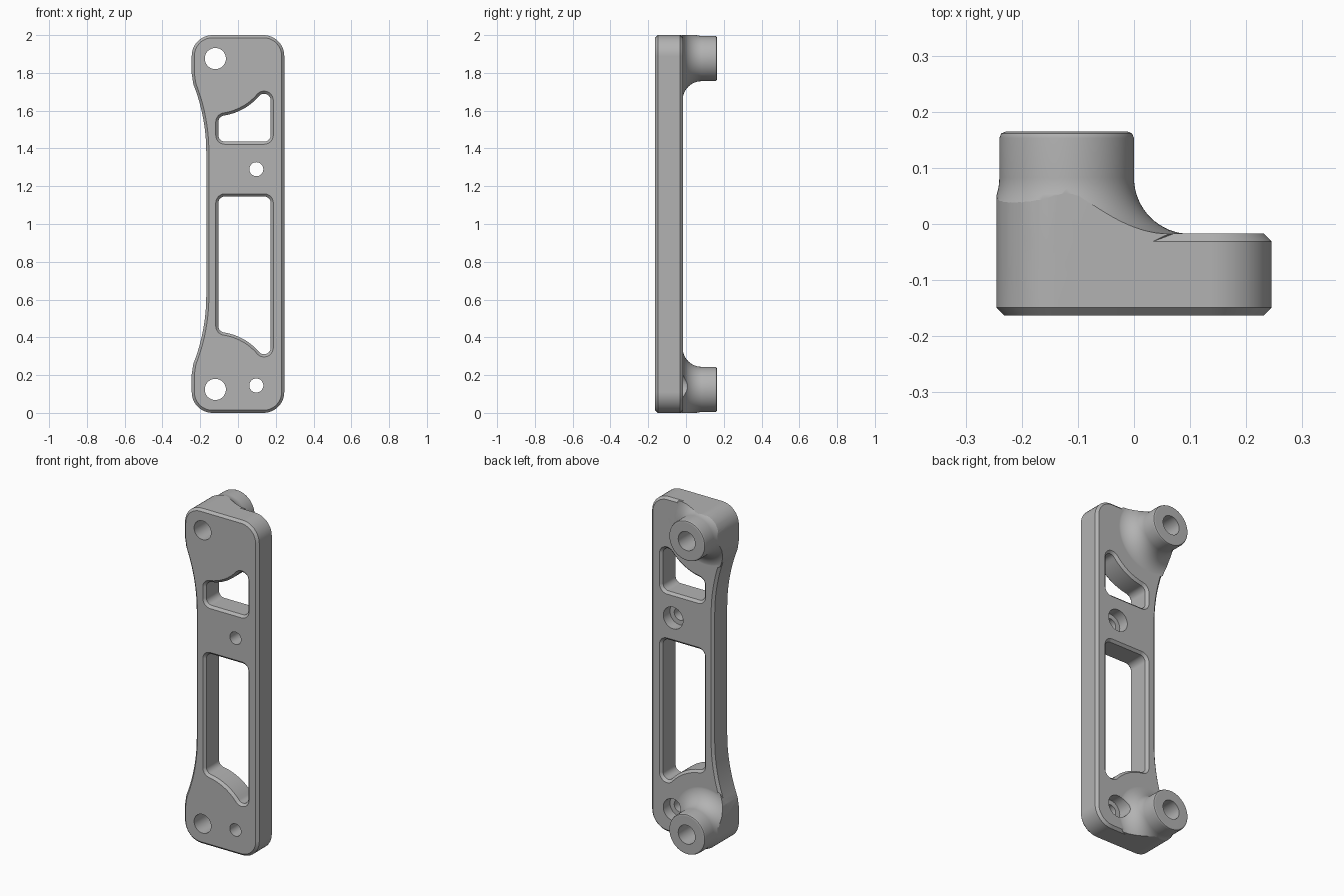
import bpy, bmesh, math
from mathutils import Vector

if "Cube" in bpy.data.objects:
    bpy.data.objects.remove(bpy.data.objects["Cube"])

FRONT, BACK, CH = -0.163, -0.017, 0.014      # plate faces and chamfer
BX, BZ, BR = -0.12, 1.876, 0.12              # upper boss centre and radius


def arc(cx, cz, r, a0, a1, n=10):
    return [Vector((cx + r * math.cos(math.radians(a0 + (a1 - a0) * i / n)),
                    cz + r * math.sin(math.radians(a0 + (a1 - a0) * i / n)))) for i in range(n + 1)]


def circle(cx, cz, r, n=72):
    return arc(cx, cz, r, 0, 360, n)[:-1]


def flip(pts):
    return [Vector((p.x, 2 - p.y)) for p in reversed(pts)]


def offset(pts, d):
    out = []
    for i, p in enumerate(pts):
        e1 = (p - pts[i - 1]).normalized()
        e2 = (pts[(i + 1) % len(pts)] - p).normalized()
        n1, n2 = Vector((e1.y, -e1.x)), Vector((e2.y, -e2.x))
        out.append(p + (n1 + n2) * (d / (1 + n1.dot(n2))))
    return out


def loft(name, rings):
    """Solid through a list of (outline, y) rings."""
    bm = bmesh.new()
    rows = [[bm.verts.new((p.x, y, p.y)) for p in pts] for pts, y in rings]
    n = len(rows[0])
    for a, b in zip(rows, rows[1:]):
        for i in range(n):
            j = (i + 1) % n
            bm.faces.new((a[i], a[j], b[j], b[i]))
    bm.faces.new(rows[0])
    bm.faces.new(rows[-1])
    bmesh.ops.recalc_face_normals(bm, faces=bm.faces)
    me = bpy.data.meshes.new(name)
    bm.to_mesh(me)
    bm.free()
    ob = bpy.data.objects.new(name, me)
    bpy.context.collection.objects.link(ob)
    return ob


def boolean(target, tool, op):
    tool.hide_render = True
    m = target.modifiers.new(op, 'BOOLEAN')
    m.operation, m.object, m.solver = op, tool, 'EXACT'
    bpy.context.view_layer.objects.active = target
    bpy.ops.object.modifier_apply(modifier=m.name)
    bpy.data.objects.remove(tool)


# Plate outline: rounded corners, waisted left side, symmetric top to bottom
upper = arc(0.135, 1.89, 0.11, 0, 90) + arc(-0.135, 1.89, 0.11, 90, 180)
upper.append(Vector((-0.245, 1.795)))
for i in range(13):
    dz = 0.36 * (1 - i / 12)
    upper.append(Vector((-0.168 - 1.02 * (1 - math.sqrt(1 - dz * dz)), 1.38 + dz)))
outline = upper + flip(upper)
plate = loft("bracket_plate", [(offset(outline, -CH), FRONT), (outline, FRONT + CH),
                               (outline, BACK - CH), (offset(outline, -CH), BACK)])

# Bosses with a flared root, clipped to the plate outline
R = 0.1
profile = [(0.13, -0.09), (0.15, -0.06)]
for i in range(17):
    a = math.radians(90 * i / 16)
    profile.append((BR + R - R * math.sin(a), BACK - 0.0005 + R - R * math.cos(a)))
profile += [(BR, 0.153), (BR - 0.0035, 0.1615), (BR - 0.012, 0.165)]
for cz in (BZ, 2 - BZ):
    boss = loft("boss", [(circle(BX, cz, r), y) for r, y in profile])
    boolean(boss, loft("clip", [(outline, -0.12), (outline, 0.3)]), 'INTERSECT')
    boolean(plate, boss, 'UNION')


# Windows whose arched end follows the boss
def window(base):
    x0, x1, r, big = -0.104, 0.173, 0.035, 0.305
    d = big + r
    rx, lx = x1 - r - BX, x0 + r - BX
    rz, lz = math.sqrt(d * d - rx * rx), math.sqrt(d * d - lx * lx)
    ar, al = math.degrees(math.atan2(-rz, rx)), math.degrees(math.atan2(-lz, lx))
    return (arc(x0 + r, base + r, r, 180, 270) + arc(x1 - r, base + r, r, 270, 360)
            + arc(x1 - r, BZ - rz, r, 0, ar + 180)
            + arc(BX, BZ, big, ar, al, 14)[1:-1]
            + arc(x0 + r, BZ - lz, r, al + 180, 180))


for pts in (window(1.436), flip(window(2 - 1.146))):
    wide = offset(pts, CH + 0.006)
    boolean(plate, loft("window_cutter", [(wide, FRONT - 0.006), (pts, FRONT + CH),
                                          (pts, BACK - CH), (wide, BACK + 0.006)]), 'DIFFERENCE')

# Boss bores
for cz in (BZ, 2 - BZ):
    c = circle(BX, cz, 0.056, 48)
    boolean(plate, loft("bore_cutter", [(c, -0.3), (c, 0.3)]), 'DIFFERENCE')

# Screw holes, counterbored from the back
for cz in (1.29, 0.145):
    small, big = circle(0.097, cz, 0.037, 48), circle(0.097, cz, 0.065, 48)
    boolean(plate, loft("screw_cutter", [(small, -0.3), (small, -0.08), (big, -0.08), (big, 0.3)]),
            'DIFFERENCE')

# Material and shading
grey = bpy.data.materials.new("plain grey")
grey.diffuse_color = (0.45, 0.45, 0.45, 1)
grey.use_nodes = True
grey.node_tree.nodes["Principled BSDF"].inputs["Base Color"].default_value = grey.diffuse_color
plate.data.materials.clear()
plate.data.materials.append(grey)
for f in plate.data.polygons:
    f.material_index = 0
bpy.ops.object.select_all(action='DESELECT')
plate.select_set(True)
bpy.context.view_layer.objects.active = plate
bpy.ops.object.shade_smooth_by_angle(angle=math.radians(25))
wn = plate.modifiers.new("weighted", 'WEIGHTED_NORMAL')
wn.keep_sharp = True
